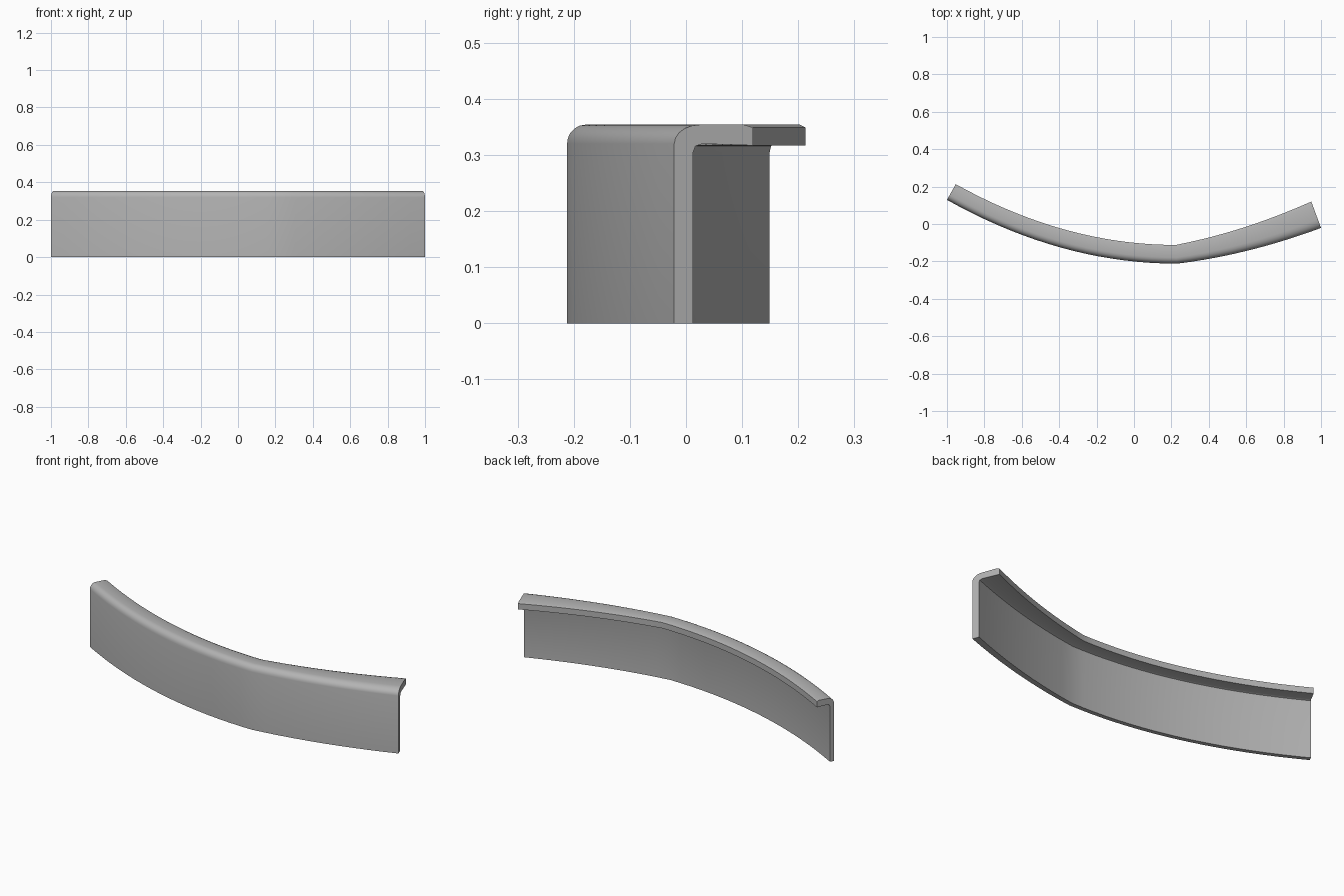
import bpy, bmesh, math
from mathutils import Vector

cube = bpy.data.objects.get("Cube")
if cube:
    bpy.data.objects.remove(cube, do_unlink=True)

grey = bpy.data.materials.new("plain grey")
grey.use_nodes = True
colour = (0.45, 0.45, 0.45, 1)
grey.diffuse_color = colour
grey.node_tree.nodes["Principled BSDF"].inputs["Base Color"].default_value = colour


def arc(start, end, slope_a, slope_b, steps):
    """Quadratic curve between two points with given end slopes: (point, tangent) list."""
    a, b = Vector(start), Vector(end)
    x = (b.y - a.y + slope_a * a.x - slope_b * b.x) / (slope_a - slope_b)
    c = Vector((x, a.y + slope_a * (x - a.x)))
    out = []
    for i in range(steps + 1):
        t = i / steps
        point = a * (1 - t) ** 2 + c * 2 * t * (1 - t) + b * t * t
        out.append((point, ((c - a) * (1 - t) + (b - c) * t).normalized()))
    return out


# Plan curve of the outer wall, with a soft kink where two arcs meet
KINK = (0.23, -0.212)
long_arc = arc((-1, 0.129), KINK, -0.56, 0.0, 18)
short_arc = arc(KINK, (1, -0.021), 0.12, 0.37, 10)
joint = (long_arc[-1][0], (long_arc[-1][1] + short_arc[0][1]).normalized())
path = long_arc[:-1] + [joint] + short_arc[1:]

# Cross-section: (fraction of depth inwards, height)
TOP, ROUND = 0.354, 0.034
section = [(0, 0), (0, TOP - ROUND)]
for k in range(1, 6):
    a = math.pi / 2 * k / 5
    section.append((0.33 * (1 - math.cos(a)), TOP - ROUND * (1 - math.sin(a))))
section += [(0.88, TOP), (1, 0.349), (1, 0.317), (0.36, 0.32), (0.27, 0.316),
            (0.24, 0.305), (0.24, 0)]


def depth_at(x):
    """Lip depth widens towards the left end."""
    if x < KINK[0]:
        return 0.096 + 0.004 * (x + 1) / (KINK[0] + 1)
    return 0.1 + 0.05 * (x - KINK[0]) / (1 - KINK[0])


# Sweep the section along the plan curve
bm = bmesh.new()
rings = []
for point, tangent in path:
    inward = Vector((-tangent.y, tangent.x)) * depth_at(point.x)
    ring = []
    for f, z in section:
        p = point + inward * f
        ring.append(bm.verts.new((p.x, p.y, z)))
    rings.append(ring)
n = len(section)
for r, s in zip(rings, rings[1:]):
    for i in range(n):
        j = (i + 1) % n
        bm.faces.new((r[i], s[i], s[j], r[j]))
bm.faces.new(rings[0])
bm.faces.new(rings[-1][::-1])
bmesh.ops.recalc_face_normals(bm, faces=bm.faces)

mesh = bpy.data.meshes.new("curved_lipped_panel")
bm.to_mesh(mesh)
bm.free()
mesh.materials.append(grey)
panel = bpy.data.objects.new("curved_lipped_panel", mesh)
bpy.context.collection.objects.link(panel)

# Smooth shading with crisp lip and end edges
bpy.ops.object.select_all(action="DESELECT")
panel.select_set(True)
bpy.context.view_layer.objects.active = panel
bpy.ops.object.shade_smooth_by_angle(angle=math.radians(35))
